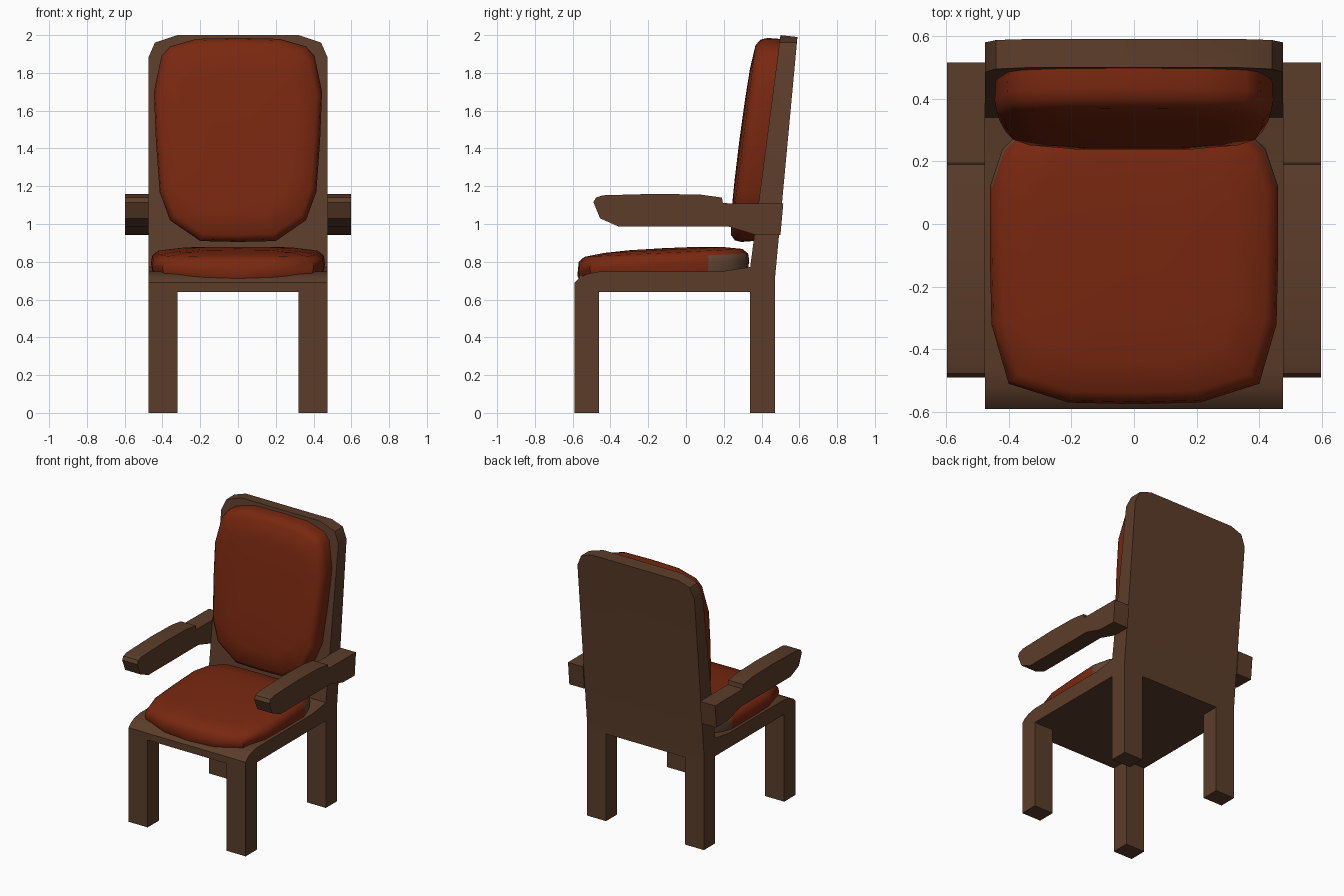
import bpy, bmesh
from mathutils import Vector

if "Cube" in bpy.data.objects:
    bpy.data.objects.remove(bpy.data.objects["Cube"])


def material(name, rgb):
    m = bpy.data.materials.new(name)
    m.diffuse_color = (*rgb, 1)
    m.use_nodes = True
    m.node_tree.nodes["Principled BSDF"].inputs["Base Color"].default_value = m.diffuse_color
    return m


WOOD = material("brown wood", (0.105, 0.046, 0.023))
RED = material("red upholstery", (0.19, 0.021, 0.005))
WORN = material("worn corner", (0.12, 0.06, 0.035))


def finish(name, bm, mats, smooth=None):
    bmesh.ops.recalc_face_normals(bm, faces=bm.faces)
    me = bpy.data.meshes.new(name)
    bm.to_mesh(me)
    bm.free()
    ob = bpy.data.objects.new(name, me)
    bpy.context.collection.objects.link(ob)
    for m in mats:
        me.materials.append(m)
    if smooth:
        bpy.ops.object.select_all(action='DESELECT')
        ob.select_set(True)
        bpy.context.view_layer.objects.active = ob
        bpy.ops.object.shade_smooth_by_angle(angle=smooth)
    return ob


def extrude_profile(profile, x0, x1):
    """Side profile (y, z) extruded from x0 to x1."""
    bm = bmesh.new()
    a = [bm.verts.new((x0, y, z)) for y, z in profile]
    b = [bm.verts.new((x1, y, z)) for y, z in profile]
    bm.faces.new(a)
    bm.faces.new(b[::-1])
    for i in range(len(a)):
        j = (i + 1) % len(a)
        bm.faces.new((a[i], a[j], b[j], b[i]))
    return bm


# Seat and leaning back in one side profile
bm = extrude_profile([(-.59, .64), (-.59, .69), (-.565, .715), (-.525, .735), (-.46, .748),
                      (.18, .748), (.34, .772), (.50, 2.0), (.59, 1.99),
                      (.47, .70), (.47, .64)], -.475, .475)
# Cut the upper corners of the back round
for s in (-1, 1):
    for (x0, z0), (x1, z1) in (((.475, 1.88), (.44, 1.96)), ((.44, 1.96), (.32, 2.0))):
        bmesh.ops.bisect_plane(bm, geom=bm.verts[:] + bm.edges[:] + bm.faces[:], dist=1e-5,
                               plane_co=(s * x0, 0, z0), plane_no=(s * (z1 - z0), 0, x0 - x1),
                               clear_outer=True)
        bmesh.ops.holes_fill(bm, edges=[e for e in bm.edges if e.is_boundary])
finish("seat_and_back_frame", bm, [WOOD], .6)

# Legs
for label, y0, y1 in (("front", -.59, -.46), ("rear", .34, .47)):
    for side, s in (("left", -1), ("right", 1)):
        bm = extrude_profile([(y0, 0), (y1, 0), (y1, .645), (y0, .645)], s * .32, s * .475)
        finish(f"{label}_leg_{side}", bm, [WOOD])

# Armrests with stepped rear bracket
ARM = [(-.49, 1.115), (-.477, 1.14), (-.44, 1.152), (-.15, 1.16), (.08, 1.155), (.19, 1.14),
       (.195, 1.11), (.515, 1.108), (.50, .942), (.36, .945), (.22, .988),
       (-.36, .988), (-.455, 1.03)]
for side, s in (("left", -1), ("right", 1)):
    finish(f"armrest_{side}", extrude_profile(ARM, s * .475, s * .597), [WOOD], .6)


def cushion(name, half, centre, rings, place, mats, rule=None):
    """Right half outline (u, v), mirrored, stacked as rings of (scale, height)."""
    outline = half + [(-u, v) for u, v in reversed(half) if u > 0]
    bm = bmesh.new()
    loops = []
    for scale, h in rings:
        loops.append([bm.verts.new(place(u * scale, centre + (v - centre) * scale, h))
                      for u, v in outline])
    n = len(outline)
    for a, b in zip(loops, loops[1:]):
        for i in range(n):
            j = (i + 1) % n
            bm.faces.new((a[i], a[j], b[j], b[i]))
    top = bm.verts.new(place(0, centre, rings[-1][1] + .002))
    for i in range(n):
        bm.faces.new((loops[-1][i], loops[-1][(i + 1) % n], top))
    if rule:
        for f in bm.faces:
            f.material_index = rule(f.calc_center_median())
    return finish(name, bm, mats, .75)


# Seat cushion, drooping over the front edge, worn at the rear corners
def seat_place(u, v, h):
    droop = -.035 * max(0, (-v - .47) / .1) * max(0, 1 - abs(u) / .45) if h < .08 else 0
    return Vector((u, v, .742 + h + droop + (.05 * (v + .12) if h > .03 else 0)))


cushion("seat_cushion",
        [(0, -.575), (.21, -.57), (.40, -.51), (.455, -.32), (.46, -.1), (.46, .12),
         (.42, .24), (.33, .325), (.18, .335), (0, .335)], -.12,
        [(.98, -.005), (1, .045), (.985, .08), (.92, .105), (.7, .12), (.4, .128)],
        seat_place, [RED, WORN],
        lambda c: int(c.y > .17 and abs(c.x) > .34 and c.z < .845))


# Back cushion, following the lean of the back
def back_place(u, v, h):
    return Vector((u, .345 + .13 * (v - .77) - h, v))


cushion("back_cushion",
        [(0, .905), (.20, .91), (.36, 1.02), (.415, 1.17), (.435, 1.45), (.445, 1.7),
         (.405, 1.89), (.36, 1.94), (.22, 1.98), (0, 1.985)], 1.45,
        [(.99, 0), (1, .07), (.985, .105), (.93, .13), (.7, .143), (.4, .148)],
        back_place, [RED])
